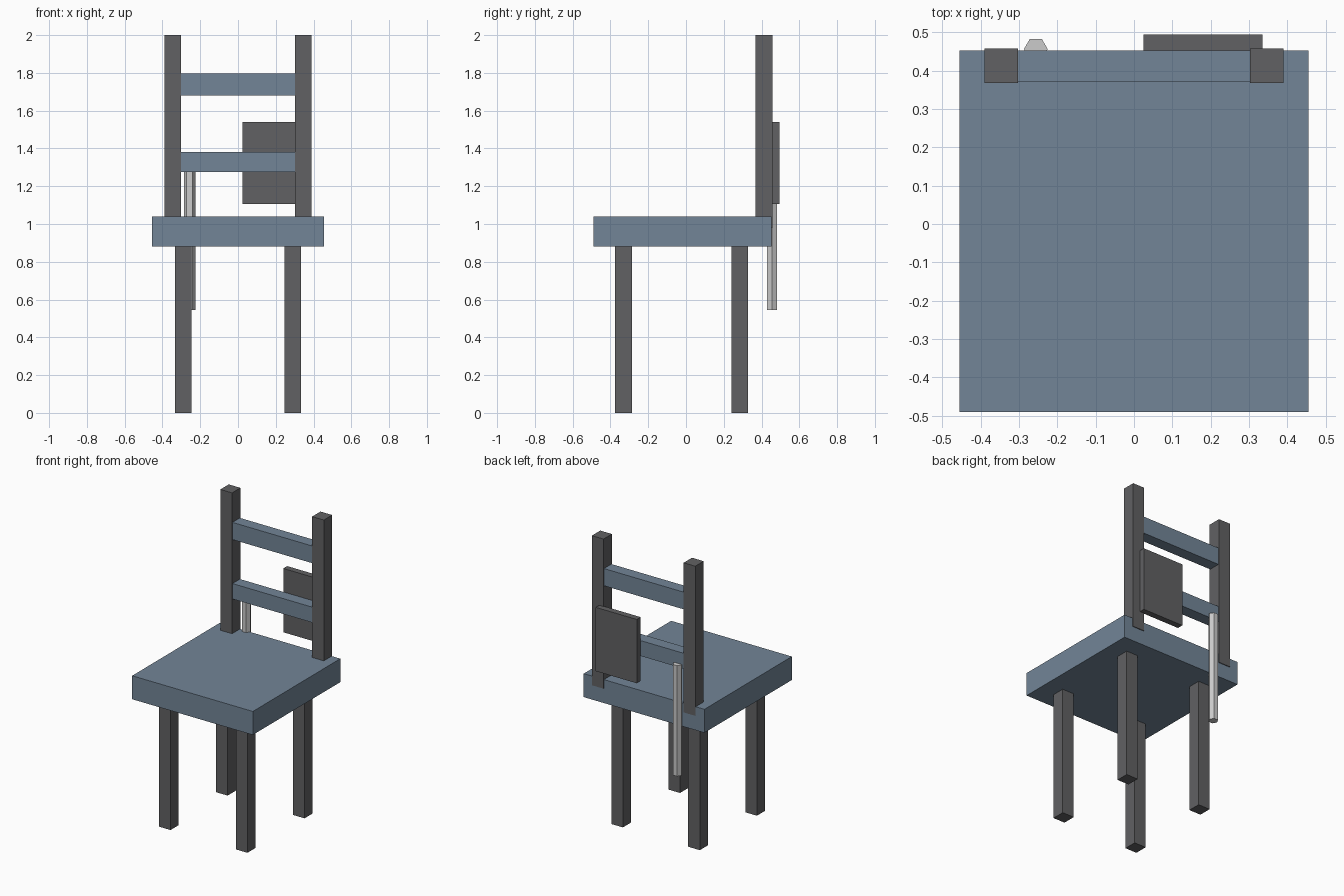
import bpy
import math

if "Cube" in bpy.data.objects:
    bpy.data.objects.remove(bpy.data.objects["Cube"])


def material(name, rgb):
    m = bpy.data.materials.new(name)
    m.diffuse_color = (*rgb, 1.0)
    m.use_nodes = True
    m.node_tree.nodes["Principled BSDF"].inputs["Base Color"].default_value = m.diffuse_color
    return m


BLUE = material("slate_blue", (0.17, 0.235, 0.31))
DARK = material("dark_grey", (0.12, 0.12, 0.125))


def box(name, x, y, z, mat):
    """Box spanning the given (min, max) ranges."""
    spans = (x, y, z)
    bpy.ops.mesh.primitive_cube_add(size=1, location=[(a + b) / 2 for a, b in spans])
    ob = bpy.context.object
    ob.name = name
    ob.scale = [b - a for a, b in spans]
    bpy.ops.object.transform_apply(location=False, rotation=False, scale=True)
    ob.data.materials.append(mat)
    return ob


# Seat
box("seat", (-0.455, 0.455), (-0.49, 0.452), (0.88, 1.04), BLUE)

# Legs and back posts, mirrored left and right
for side, s in (("left", -1), ("right", 1)):
    def span(a, b):
        return tuple(sorted((s * a, s * b)))

    box(f"front_leg_{side}", span(0.246, 0.334), (-0.375, -0.287), (0, 0.88), DARK)
    box(f"rear_leg_{side}", span(0.246, 0.334), (0.24, 0.328), (0, 0.88), DARK)
    box(f"back_post_{side}", span(0.302, 0.39), (0.367, 0.457), (0.98, 2.0), DARK)

# Back slats
for name, z in (("lower_slat", (1.275, 1.38)), ("upper_slat", (1.68, 1.797))):
    box(name, (-0.302, 0.302), (0.372, 0.452), z, BLUE)

# Panel fixed behind the back
box("back_panel", (0.025, 0.335), (0.452, 0.494), (1.105, 1.54), DARK)

# Hexagonal rod hanging behind the seat, corners pointing sideways
bpy.ops.mesh.primitive_cylinder_add(
    vertices=6, radius=0.031, depth=0.755,
    location=(-0.256, 0.456, 0.9225), rotation=(0, 0, math.radians(30)))
bpy.context.object.name = "hanging_rod"
